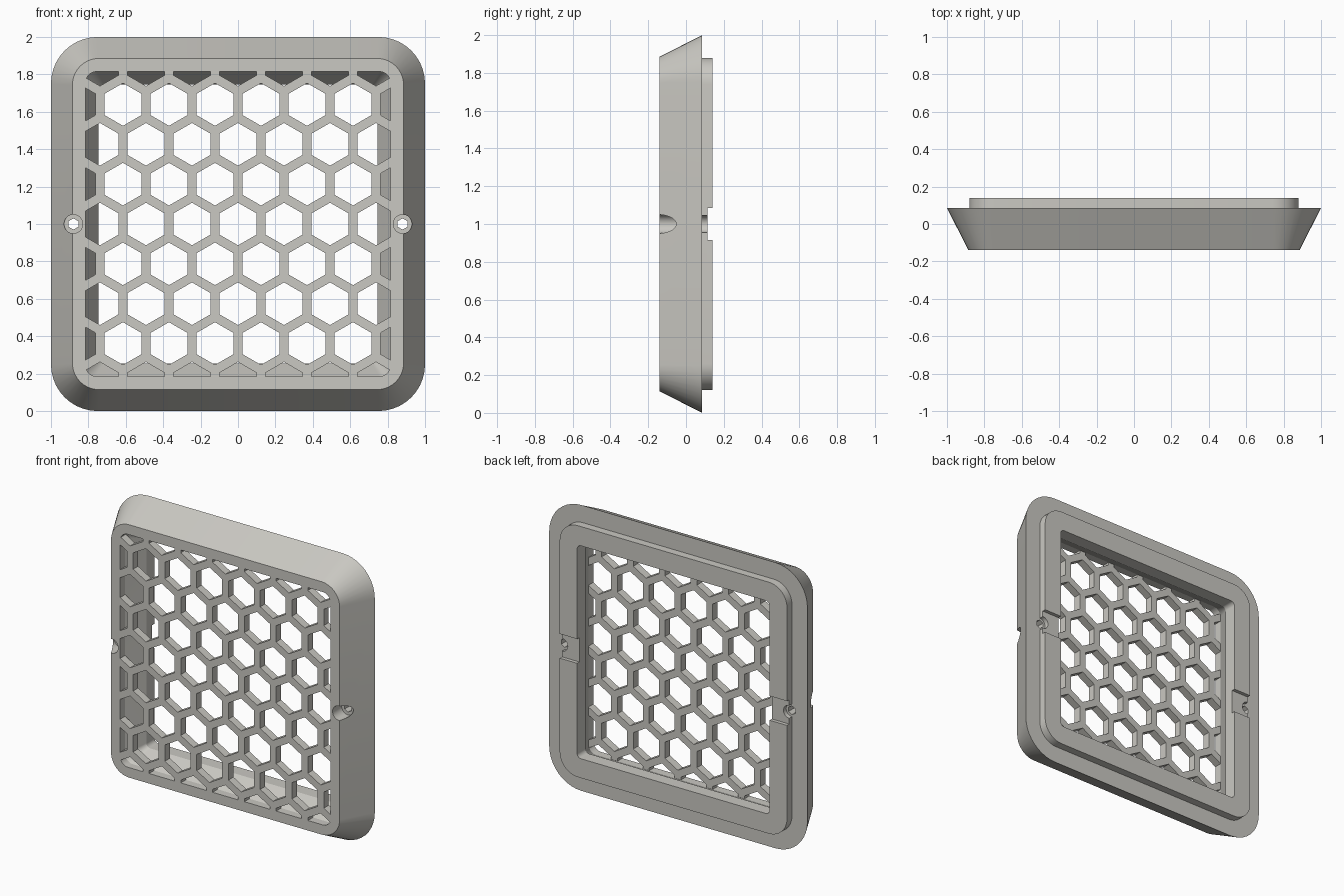
import bpy, bmesh, math
from mathutils import Vector

if "Cube" in bpy.data.objects:
    bpy.data.objects.remove(bpy.data.objects["Cube"])

MID = 1.0  # height of the centre
grey = bpy.data.materials.new("warm grey")
grey.diffuse_color = (0.59, 0.58, 0.54, 1)
grey.use_nodes = True
grey.node_tree.nodes["Principled BSDF"].inputs["Base Color"].default_value = grey.diffuse_color


def make_object(name, bm):
    bmesh.ops.recalc_face_normals(bm, faces=bm.faces)
    mesh = bpy.data.meshes.new(name)
    bm.to_mesh(mesh)
    bm.free()
    mesh.materials.append(grey)
    obj = bpy.data.objects.new(name, mesh)
    bpy.context.collection.objects.link(obj)
    return obj


def rounded_square(half, radius, y, steps=10):
    pts = []
    c = half - radius
    for q, (sx, sz) in enumerate([(1, 1), (-1, 1), (-1, -1), (1, -1)]):
        for i in range(steps + 1):
            a = (q + i / steps) * math.pi / 2
            pts.append(Vector((sx * c + radius * math.cos(a), y,
                               MID + sz * c + radius * math.sin(a))))
    return pts


def bridge(bm, a, b):
    n = len(a)
    for i in range(n):
        j = (i + 1) % n
        bm.faces.new((a[i], a[j], b[j], b[i]))


def add_prism(bm, pts, y0, y1):
    a = [bm.verts.new((x, y0, z)) for x, z in pts]
    b = [bm.verts.new((x, y1, z)) for x, z in pts]
    bridge(bm, a, b)
    bm.faces.new(a)
    bm.faces.new(b)


def polygon(x, z, r, n, turn=0.0):
    return [(x + r * math.cos(turn + i * math.tau / n),
             z + r * math.sin(turn + i * math.tau / n)) for i in range(n)]


def cut(obj, bm):
    cutter = make_object("cutter", bm)
    cutter.hide_render = True
    mod = obj.modifiers.new("cut", 'BOOLEAN')
    mod.operation = 'DIFFERENCE'
    mod.solver = 'EXACT'
    mod.object = cutter
    bpy.context.view_layer.objects.active = obj
    bpy.ops.object.modifier_apply(modifier=mod.name)
    bpy.data.objects.remove(cutter)


# Frame: bevelled outer wall, rear lip and tapered opening
sections = [(0.885, 0.14, -0.14), (1.0, 0.25, 0.085), (0.88, 0.14, 0.085),
            (0.88, 0.14, 0.14), (0.745, 0.03, 0.14), (0.745, 0.03, 0.05),
            (0.815, 0.06, -0.085), (0.815, 0.06, -0.14)]
bm = bmesh.new()
loops = [[bm.verts.new(p) for p in rounded_square(*s)] for s in sections]
for k in range(len(loops)):
    bridge(bm, loops[k], loops[(k + 1) % len(loops)])
frame = make_object("frame", bm)

# Screw holes: front counterbore, through hole, rear recess and lip channel
holes = [(0.05, 32, -0.2, -0.04), (0.03, 6, -0.2, 0.2), (0.045, 24, 0.085, 0.2)]
for radius, sides, y0, y1 in holes:
    bm = bmesh.new()
    for s in (-1, 1):
        add_prism(bm, polygon(s * 0.88, MID, radius, sides, math.pi / 6), y0, y1)
    cut(frame, bm)
bm = bmesh.new()
for s in (-1, 1):
    add_prism(bm, [(s * 0.70, 0.915), (s * 0.92, 0.915),
                   (s * 0.92, 1.085), (s * 0.70, 1.085)], 0.115, 0.2)
cut(frame, bm)

# Honeycomb grille set in the front opening
bm = bmesh.new()
add_prism(bm, [(p.x, p.z) for p in rounded_square(0.815, 0.06, 0)], -0.14, -0.085)
grille = make_object("honeycomb_grille", bm)
pitch = 0.246
bm = bmesh.new()
for row in range(-4, 5):
    for col in range(-4, 5):
        x = (col + 0.5 * (row % 2)) * pitch
        if abs(x) < 0.95:
            z = MID + row * pitch * math.sqrt(3) / 2
            add_prism(bm, polygon(x, z, 0.114, 6, math.pi / 6), -0.2, 0.0)
cut(grille, bm)

# Smooth the rounded corners, keep the edges sharp
for obj in (frame, grille):
    bpy.ops.object.select_all(action='DESELECT')
    obj.select_set(True)
    bpy.context.view_layer.objects.active = obj
    bpy.ops.object.shade_smooth_by_angle(angle=math.radians(20))
